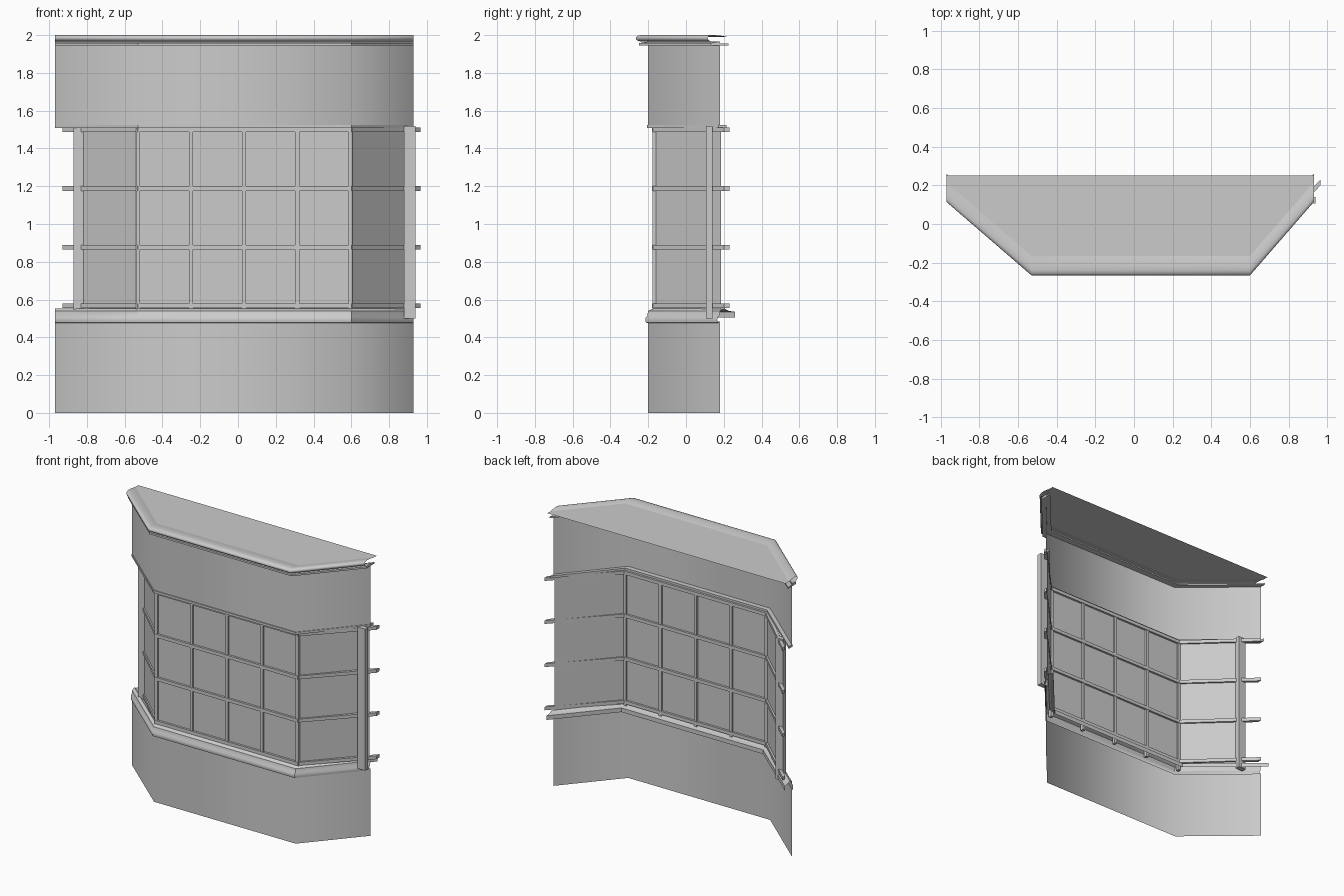
import bpy, bmesh, math

if "Cube" in bpy.data.objects:
    bpy.data.objects.remove(bpy.data.objects["Cube"])

# Plan lines: the bay bends at the same two x positions everywhere
WALL = [(-0.97, 0.18), (-0.53, -0.20), (0.60, -0.20), (0.93, 0.18)]
BARS = [(-0.93, 0.20), (-0.53, -0.18), (0.60, -0.18), (0.965, 0.20)]
GLASS = [(-0.84, 0.125), (-0.53, -0.165), (0.60, -0.165), (0.92, 0.185)]


def finish(name, bm, angle=None):
    mesh = bpy.data.meshes.new(name)
    bm.to_mesh(mesh)
    bm.free()
    ob = bpy.data.objects.new(name, mesh)
    bpy.context.collection.objects.link(ob)
    if angle:
        bpy.ops.object.select_all(action='DESELECT')
        ob.select_set(True)
        bpy.context.view_layer.objects.active = ob
        bpy.ops.object.shade_smooth_by_angle(angle=math.radians(angle))
    return ob


def sweep(name, path, profile, closed=False, angle=None):
    """Carry a (y offset, z) profile along the plan line."""
    bm = bmesh.new()
    rows = [[bm.verts.new((x, y + o, z)) for o, z in profile] for x, y in path]
    n = len(profile)
    for a, b in zip(rows, rows[1:]):
        for i in range(n if closed else n - 1):
            j = (i + 1) % n
            bm.faces.new((a[i], b[i], b[j], a[j]))
    if closed:
        bm.faces.new(rows[0])
        bm.faces.new(rows[-1][::-1])
        bmesh.ops.recalc_face_normals(bm, faces=bm.faces)
    return finish(name, bm, angle)


def box(name, x0, x1, y0, y1, z0, z1):
    bm = bmesh.new()
    bmesh.ops.create_cube(bm, size=1)
    for v in bm.verts:
        v.co = ((x0 + x1) / 2 + v.co.x * (x1 - x0),
                (y0 + y1) / 2 + v.co.y * (y1 - y0),
                (z0 + z1) / 2 + v.co.z * (z1 - z0))
    return finish(name, bm)


# Sheet walls below and above the window
sweep("lower_wall", WALL, [(0, 0), (0, 0.485)], angle=60)
sweep("upper_wall", WALL, [(0, 1.515), (0, 1.955)], angle=60)

# Sill: rounded outer moulding and the inner shelf
sweep("sill_moulding", WALL,
      [(0.0, 0.475), (-0.012, 0.478), (-0.015, 0.49), (-0.013, 0.505), (-0.005, 0.515), (0.0, 0.54)], angle=40)
sweep("sill_shelf", WALL,
      [(-0.005, 0.51), (0.0, 0.54), (0.025, 0.553), (0.045, 0.54), (0.08, 0.535), (0.08, 0.505)], angle=30)

# Lintel above the window
sweep("lintel", WALL,
      [(-0.007, 1.508), (-0.007, 1.525), (0.035, 1.525), (0.035, 1.508)], closed=True)

# Glass
sweep("glass", GLASS, [(0, 0.545), (0, 1.505)])

# Horizontal glazing bars
for i, z in enumerate((0.566, 0.877, 1.188, 1.498)):
    sweep(f"glazing_bar_{i + 1}", BARS,
          [(0, z - 0.012), (0, z + 0.012), (0.03, z + 0.012), (0.03, z - 0.012)], closed=True)

# Vertical glazing bars
for i in range(5):
    x = -0.53 + i * 1.125 / 4
    box(f"upright_bar_{i + 1}", x - 0.011, x + 0.011, -0.177, -0.153, 0.5, 1.505)

# End posts
box("left_post", -0.87, -0.81, 0.105, 0.14, 0.50, 1.52)
box("right_post", 0.88, 0.94, 0.105, 0.14, 0.50, 1.52)

# Rounded cornice and the thin band beneath it
sweep("cornice", WALL,
      [(-0.02, 1.965), (-0.052, 1.968), (-0.064, 1.977), (-0.066, 1.987), (-0.058, 1.996),
       (-0.04, 2.0), (-0.015, 1.999), (0.01, 1.996), (0.035, 1.991)], angle=50)
sweep("cornice_band", WALL,
      [(-0.048, 1.945), (-0.048, 1.958), (0.0, 1.966), (0.0, 1.955), (0.045, 1.955), (0.045, 1.945)],
      closed=True)

# Flat roof
bm = bmesh.new()
roof = [(x, y + 0.035) for x, y in WALL] + [(0.93, 0.25), (-0.97, 0.25)]
bm.faces.new([bm.verts.new((x, y, 1.991)) for x, y in roof])
finish("roof", bm)
